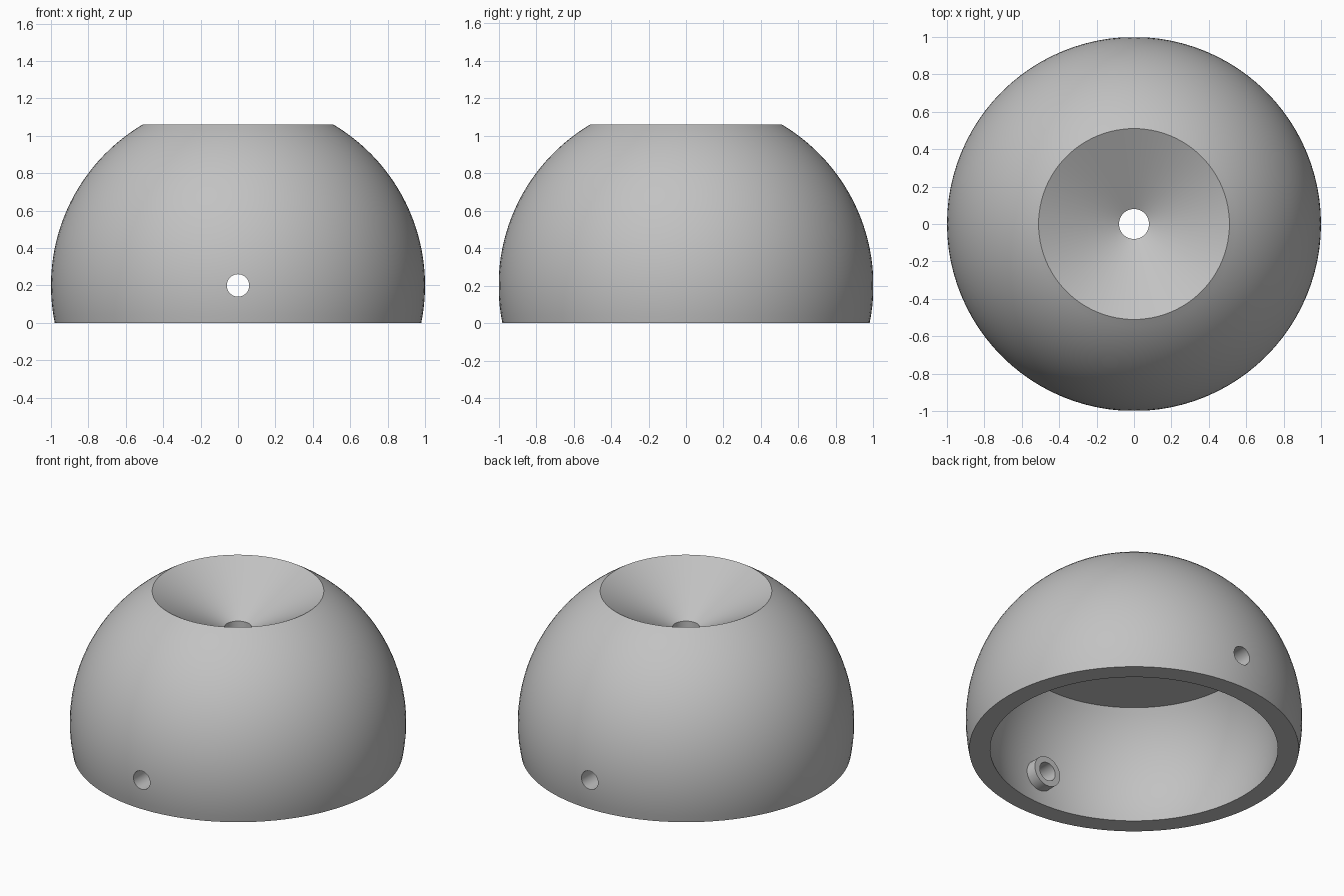
import bpy
import bmesh
from math import sin, cos, asin, pi, radians
from mathutils import Matrix, Vector

cube = bpy.data.objects.get("Cube")
if cube:
    bpy.data.objects.remove(cube, do_unlink=True)

SEGMENTS = 96
CENTRE_Z = 0.2
OUTER_R, INNER_R = 1.0, 0.878
TOP_Z, CEILING_Z = 1.06, 0.70
HOLE_R = 0.08

grey = bpy.data.materials.new("plain grey")
grey.use_nodes = True
colour = (0.54, 0.54, 0.54, 1)
grey.diffuse_color = colour
grey.node_tree.nodes["Principled BSDF"].inputs["Base Color"].default_value = colour


def make_object(name, bm):
    bmesh.ops.recalc_face_normals(bm, faces=bm.faces)
    mesh = bpy.data.meshes.new(name)
    bm.to_mesh(mesh)
    bm.free()
    mesh.materials.append(grey)
    obj = bpy.data.objects.new(name, mesh)
    bpy.context.collection.objects.link(obj)
    return obj


def arc(radius, z_low, z_high, steps):
    """Sphere profile points (radius, z) from z_low up to z_high."""
    a = asin((z_low - CENTRE_Z) / radius)
    b = asin((z_high - CENTRE_Z) / radius)
    angles = [a + (b - a) * i / steps for i in range(steps + 1)]
    return [(radius * cos(t), CENTRE_Z + radius * sin(t)) for t in angles]


def lathe(name, profile):
    """Revolve a closed profile around the z axis."""
    bm = bmesh.new()
    rings = []
    for i in range(SEGMENTS):
        a = 2 * pi * i / SEGMENTS
        rings.append([bm.verts.new((r * cos(a), r * sin(a), z)) for r, z in profile])
    n = len(profile)
    for i, ring in enumerate(rings):
        after = rings[(i + 1) % SEGMENTS]
        for j in range(n):
            k = (j + 1) % n
            bm.faces.new((ring[j], after[j], after[k], ring[k]))
    return make_object(name, bm)


def y_cylinder(name, radius, y_start, y_end):
    bm = bmesh.new()
    place = Matrix.Translation(Vector((0, (y_start + y_end) / 2, CENTRE_Z)))
    bmesh.ops.create_cone(bm, cap_ends=True, segments=48, radius1=radius, radius2=radius,
                          depth=abs(y_end - y_start),
                          matrix=place @ Matrix.Rotation(radians(90), 4, 'X'))
    return make_object(name, bm)


def combine(target, tool, operation):
    mod = target.modifiers.new(tool.name, 'BOOLEAN')
    mod.object = tool
    mod.operation = operation
    mod.solver = 'EXACT'
    bpy.context.view_layer.objects.active = target
    bpy.ops.object.modifier_apply(modifier=mod.name)
    bpy.data.objects.remove(tool, do_unlink=True)


# Hollow dome: outer sphere, conical pit, centre hole, flat ceiling, inner sphere
profile = arc(OUTER_R, 0, TOP_Z, 28)
profile += [(HOLE_R, 0.825), (HOLE_R, CEILING_Z)]
profile += reversed(arc(INNER_R, 0, CEILING_Z, 18))
dome = lathe("hollow_dome", profile)

# Round bosses inside the front and back walls
for side, name in ((-1, "front_boss"), (1, "back_boss")):
    combine(dome, y_cylinder(name, 0.098, side * 0.80, side * 0.93), 'UNION')

# Cross hole running through both walls and bosses
combine(dome, y_cylinder("cross_hole", 0.06, -1.2, 1.2), 'DIFFERENCE')

bpy.ops.object.select_all(action='DESELECT')
dome.select_set(True)
bpy.context.view_layer.objects.active = dome
bpy.ops.object.shade_smooth_by_angle(angle=radians(25))
